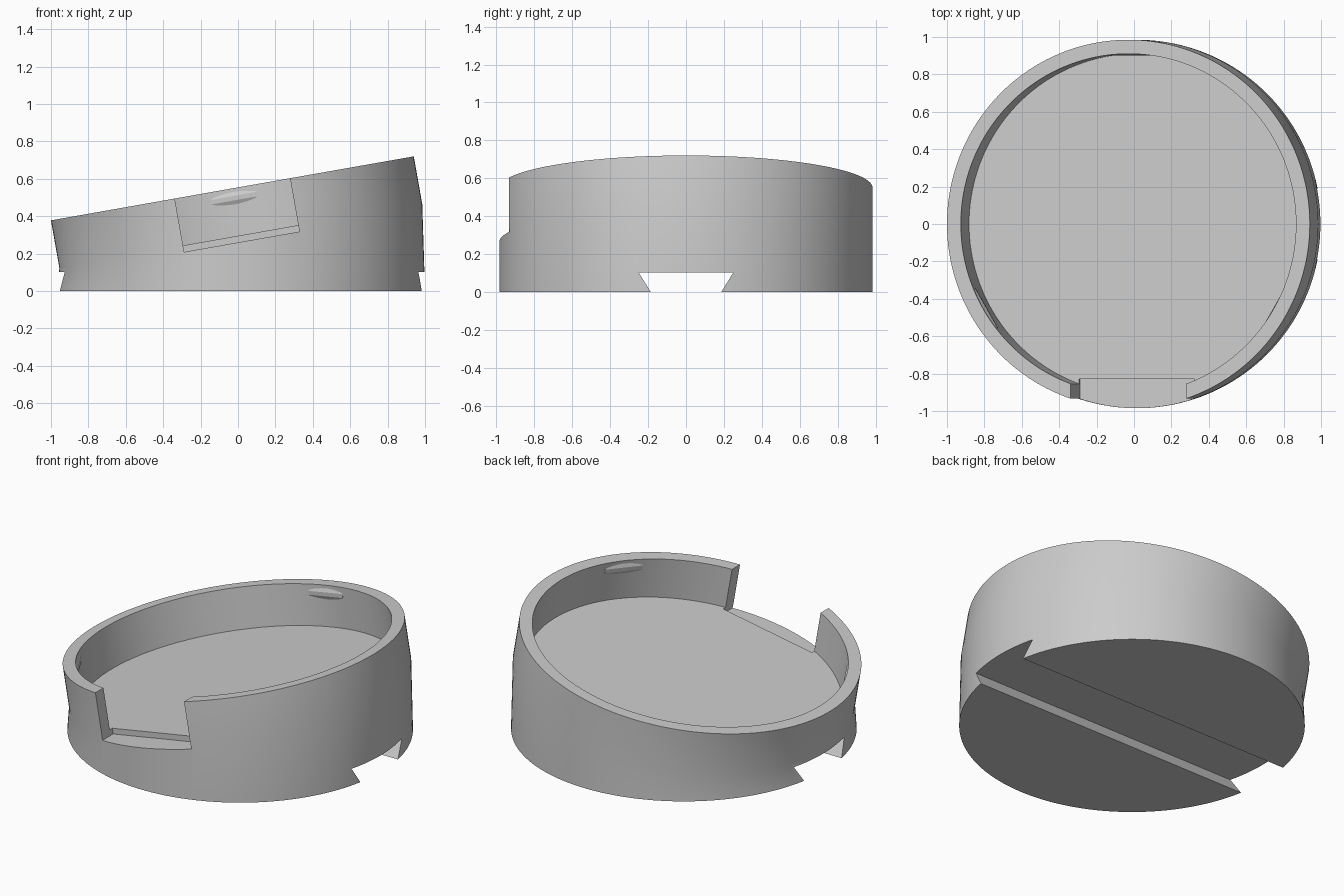
import bpy, bmesh
from math import radians, sin, cos, pi
from mathutils import Matrix, Vector

if "Cube" in bpy.data.objects:
    bpy.data.objects.remove(bpy.data.objects["Cube"], do_unlink=True)

SEGMENTS = 160
OUTER, INNER = 0.985, 0.91
FLOOR_DEPTH = 0.255

# Rim frame: origin at the rim centre, local z along the tilted cup axis
tilt = Matrix.Translation((-0.03, 0, 0.549)) @ Matrix.Rotation(radians(-10), 4, 'Y')
base_frame = Matrix.Translation((0.015, 0, 0))

grey = bpy.data.materials.new("plain grey")
grey.use_nodes = True
colour = (0.6, 0.6, 0.6, 1)
grey.diffuse_color = colour
grey.node_tree.nodes["Principled BSDF"].inputs["Base Color"].default_value = colour


def make_object(name, bm):
    bmesh.ops.recalc_face_normals(bm, faces=bm.faces)
    mesh = bpy.data.meshes.new(name)
    bm.to_mesh(mesh)
    bm.free()
    mesh.materials.append(grey)
    obj = bpy.data.objects.new(name, mesh)
    bpy.context.collection.objects.link(obj)
    return obj


def ring(bm, frame, radius, z):
    angles = [2 * pi * i / SEGMENTS for i in range(SEGMENTS)]
    return [bm.verts.new(frame @ Vector((radius * cos(a), radius * sin(a), z))) for a in angles]


def prism(bm, profile, half_width, frame):
    """Extrude a (y, z) profile along x, centred, then place it."""
    ends = [[bm.verts.new(frame @ Vector((x, y, z))) for y, z in profile]
            for x in (-half_width, half_width)]
    count = len(profile)
    for end in ends:
        bm.faces.new(end)
    for i in range(count):
        j = (i + 1) % count
        bm.faces.new((ends[0][i], ends[0][j], ends[1][j], ends[1][i]))


def cut(target, name, profile, half_width, frame):
    bm = bmesh.new()
    prism(bm, profile, half_width, frame)
    cutter = make_object(name, bm)
    cutter.hide_render = True
    mod = target.modifiers.new(name, 'BOOLEAN')
    mod.operation = 'DIFFERENCE'
    mod.solver = 'EXACT'
    mod.object = cutter
    bpy.context.view_layer.objects.active = target
    bpy.ops.object.modifier_apply(modifier=mod.name)
    bpy.data.objects.remove(cutter, do_unlink=True)


# Body: flat round foot lofted into a tilted open cup
bm = bmesh.new()
rings = [
    ring(bm, base_frame, OUTER, 0),
    ring(bm, tilt, OUTER, -0.26),
    ring(bm, tilt, OUTER, 0),
    ring(bm, tilt, INNER, 0),
    ring(bm, tilt, INNER, -FLOOR_DEPTH),
]
for lower, upper in zip(rings, rings[1:]):
    for i in range(SEGMENTS):
        j = (i + 1) % SEGMENTS
        bm.faces.new((lower[i], lower[j], upper[j], upper[i]))
bm.faces.new(rings[0])
bm.faces.new(rings[-1])
body = make_object("tilted_cup_body", bm)

# Front opening through the wall, with a ledge just below the cup floor
cut(body, "front_notch", [(-1.5, -0.29), (-0.83, -0.29), (-0.83, 0.3), (-1.5, 0.3)], 0.313, tilt)

# Dovetail slot running across the underside
cut(body, "dovetail_slot", [(-0.25, 0.103), (0.25, 0.103), (0.18, -0.01), (-0.18, -0.01)], 2,
    Matrix.Identity(4))

# Three retaining clips on the inside of the wall
bm = bmesh.new()
clip_profile = [(0.9, -0.012), (0.9, 0.012), (0.915, 0.044), (0.915, -0.044)]
for turn in (0, 120, 240):
    frame = tilt @ Matrix.Rotation(radians(turn), 4, 'Z') @ Matrix.Translation((0, 0, -0.053))
    prism(bm, clip_profile, 0.12, frame)
clips = make_object("retaining_clips", bm)

# Smooth round walls, crisp edges
bpy.ops.object.select_all(action='DESELECT')
body.select_set(True)
bpy.context.view_layer.objects.active = body
bpy.ops.object.shade_smooth_by_angle(angle=radians(25))
